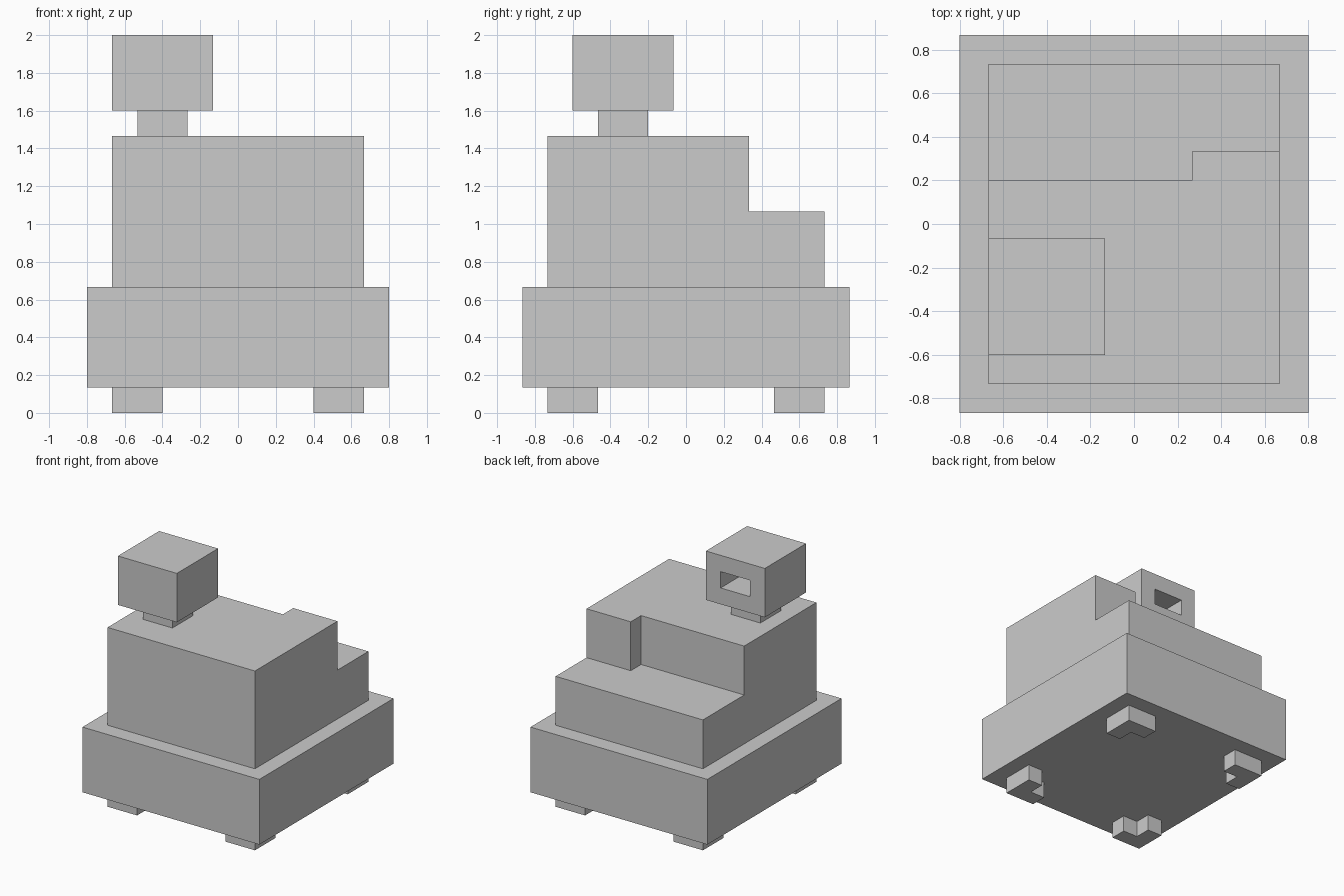
import bpy
import bmesh
from mathutils import Vector

if "Cube" in bpy.data.objects:
    bpy.data.objects.remove(bpy.data.objects["Cube"], do_unlink=True)

U = 2 / 15  # one block of the grid that every part snaps to

grey = bpy.data.materials.new("plain_grey")
grey.use_nodes = True
colour = (0.6, 0.6, 0.6, 1)
grey.diffuse_color = colour
grey.node_tree.nodes["Principled BSDF"].inputs["Base Color"].default_value = colour


def prism(outline, z0, z1):
    """Upright prism from an outline in blocks."""
    bm = bmesh.new()
    base = bm.faces.new([bm.verts.new((x * U, y * U, z0 * U)) for x, y in outline])
    top = bmesh.ops.extrude_face_region(bm, geom=[base], use_keep_orig=True)
    verts = [v for v in top["geom"] if isinstance(v, bmesh.types.BMVert)]
    bmesh.ops.translate(bm, verts=verts, vec=(0, 0, (z1 - z0) * U))
    bmesh.ops.recalc_face_normals(bm, faces=bm.faces)
    return bm


def rectangle(x0, x1, y0, y1):
    return [(x0, y0), (x1, y0), (x1, y1), (x0, y1)]


def finish(name, bm):
    mesh = bpy.data.meshes.new(name)
    bm.to_mesh(mesh)
    bm.free()
    mesh.materials.append(grey)
    obj = bpy.data.objects.new(name, mesh)
    bpy.context.collection.objects.link(obj)
    return obj


# Wide base and stepped body
finish("base", prism(rectangle(-6, 6, -6.5, 6.5), 1, 5))
finish("lower_body", prism(rectangle(-5, 5, -5.5, 5.5), 5, 8))
upper = [(-5, -5.5), (5, -5.5), (5, 2.5), (2, 2.5), (2, 1.5), (-5, 1.5)]
finish("upper_body", prism(upper, 8, 11))

# L-shaped corner feet, open towards the middle
foot = [(5, 5.5), (3, 5.5), (3, 4.5), (4, 4.5), (4, 3.5), (5, 3.5)]
for side, sx in (("left", 1), ("right", -1)):
    for end, sy in (("back", 1), ("front", -1)):
        finish(f"{end}_{side}_foot", prism([(x * sx, y * sy) for x, y in foot], 0, 1))

# Neck and head
finish("neck", prism(rectangle(-4, -2, -3.5, -1.5), 11, 12))
head = prism(rectangle(-5, -1, -4.5, -0.5), 12, 15)

# Deep slot sunk into the back of the head
back = max(head.faces, key=lambda f: f.normal.y)
bmesh.ops.inset_region(head, faces=[back], thickness=U, use_even_offset=True)
slot = bmesh.ops.extrude_discrete_faces(head, faces=[back])["faces"][0]
bmesh.ops.translate(head, verts=slot.verts[:], vec=Vector((0, -3 * U, 0)))
finish("head", head)
